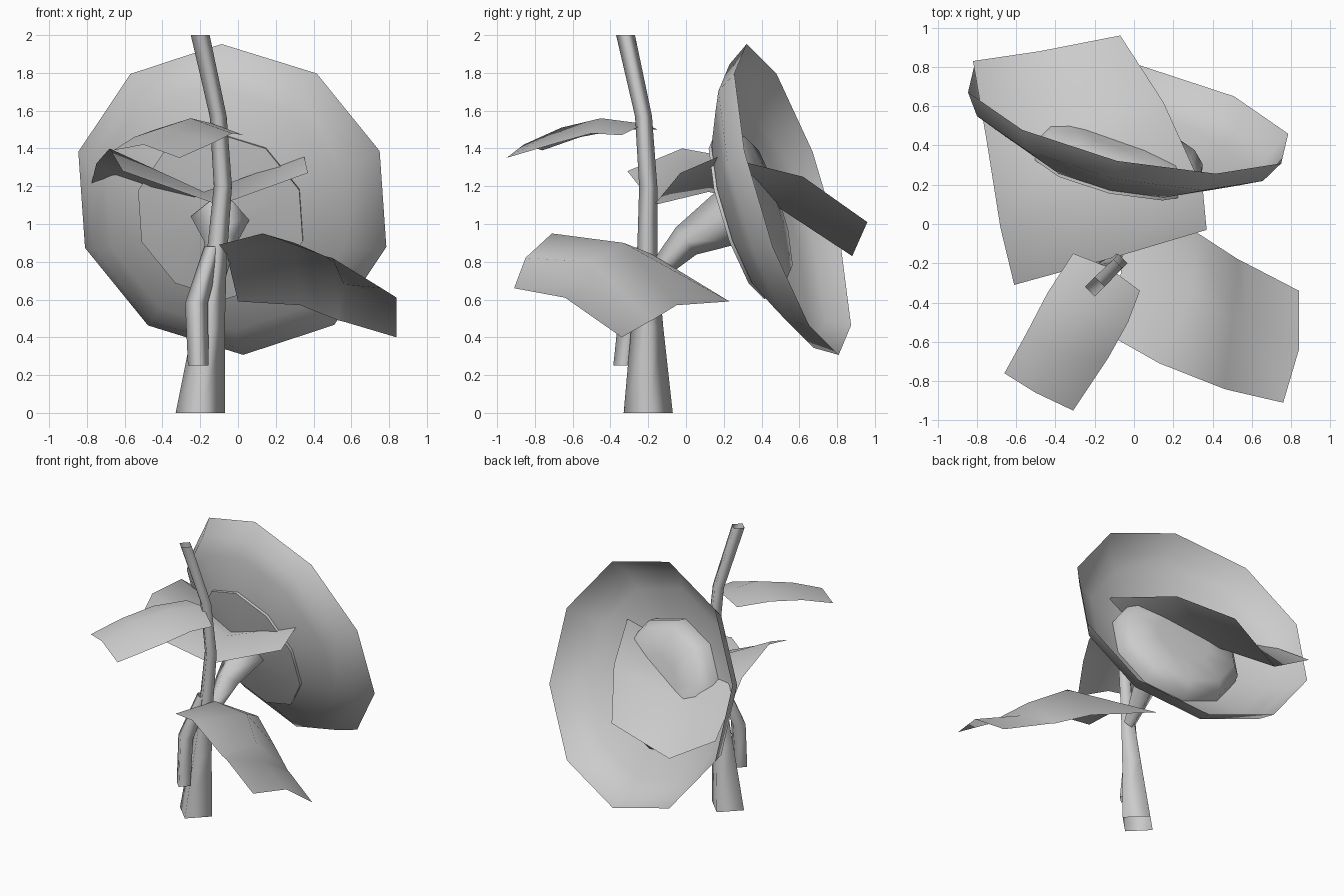
import bpy, bmesh, math
from mathutils import Vector

if "Cube" in bpy.data.objects:
    bpy.data.objects.remove(bpy.data.objects["Cube"])

def finish(name, bm, angle=40):
    me = bpy.data.meshes.new(name)
    bm.to_mesh(me)
    bm.free()
    ob = bpy.data.objects.new(name, me)
    bpy.context.collection.objects.link(ob)
    bpy.ops.object.select_all(action='DESELECT')
    bpy.context.view_layer.objects.active = ob
    ob.select_set(True)
    bpy.ops.object.shade_smooth_by_angle(angle=math.radians(angle))
    return ob

def skin(bm, rings, closed):
    # bridge successive rows of points with quads
    rows = [[bm.verts.new(p) for p in r] for r in rings]
    n = len(rows[0])
    for a, b in zip(rows, rows[1:]):
        for i in range(n if closed else n - 1):
            j = (i + 1) % n
            bm.faces.new((a[i], a[j], b[j], b[i]))
    return rows

def ring(c, n, u, r, sides):
    v = n.cross(u)
    return [c + r * (math.cos(t) * u + math.sin(t) * v)
            for t in (2 * math.pi * i / sides for i in range(sides))]

def tube(name, path, axis=(0, 0, 1), sides=4):
    # open tube; path entries: x, y, z, radius; rings perpendicular to axis
    n = Vector(axis).normalized()
    u = Vector((1, 0, 0))
    bm = bmesh.new()
    skin(bm, [ring(Vector(p[:3]), n, u, p[3], sides) for p in path], True)
    bmesh.ops.recalc_face_normals(bm, faces=bm.faces)
    return finish(name, bm, 100)

def leaf(name, rows):
    # each row: left edge, midrib, right edge; top side faces up
    bm = bmesh.new()
    skin(bm, rows, False)
    bm.normal_update()
    if sum(f.normal.z for f in bm.faces) < 0:
        bmesh.ops.reverse_faces(bm, faces=bm.faces)
    return finish(name, bm, 75)

# main stem, drooping side shoot and flower stalk
tube("stem", [(-.2, -.2, 0, .13), (-.155, -.205, .45, .085), (-.115, -.205, .8, .055),
              (-.08, -.2, 1.2, .048), (-.105, -.225, 1.57, .045), (-.2, -.32, 2, .05)])
tube("side_shoot", [(-.21, -.33, .25, .055), (-.22, -.29, .58, .06), (-.13, -.21, .88, .05)])
tube("flower_stalk", [(-.11, -.18, .72, .045), (-.09, .0, .91, .09), (-.09, .25, 1.04, .16)],
     axis=(0, .8, .6))

# flower frame: axis points out of the open face, toward the back
centre = Vector((-.03, .565, 1.13))
n = Vector((.21, .93, .29)).normalized()
u = Vector((-.06, -.255, .82))
u = (u - u.dot(n) * n).normalized()

def flower_part(name, profile, angle, closed):
    bm = bmesh.new()
    rows = skin(bm, [ring(centre + d * n, n, u, r, 10) for r, d in profile], True)
    bm.faces.new(rows[-1])
    if closed:
        bm.faces.new(rows[0][::-1])
    bmesh.ops.recalc_face_normals(bm, faces=bm.faces)
    finish(name, bm, angle)

# ten-sided bowl of petals and the seed head inside it
flower_part("flower_bowl", [(.86, 0), (.785, -.12), (.67, -.18), (.47, -.28), (.12, -.33)], 60, False)
flower_part("seed_head", [(.2, -.13), (.39, -.15), (.45, -.22), (.46, -.3), (.12, -.35)], 80, True)

# three folded leaves
leaf("upper_leaf", [
    [(-.31, -.15, 1.5), (-.13, -.22, 1.53), (.03, -.34, 1.47)],
    [(-.44, -.35, 1.5), (-.25, -.45, 1.56), (-.03, -.5, 1.48)],
    [(-.55, -.56, 1.46), (-.4, -.66, 1.51), (-.13, -.68, 1.43)],
    [(-.66, -.76, 1.39), (-.5, -.86, 1.42), (-.31, -.95, 1.35)]])
leaf("lower_leaf", [
    [(.0, .23, .59), (-.06, -.18, .84), (-.1, -.58, .89)],
    [(.33, -.05, .57), (.3, -.33, .9), (.13, -.71, .95)],
    [(.53, -.18, .49), (.5, -.5, .8), (.46, -.84, .83)],
    [(.57, -.2, .48), (.56, -.5, .68), (.5, -.85, .82)],
    [(.84, -.34, .4), (.84, -.64, .61), (.76, -.91, .66)]])
leaf("back_leaf", [
    [(-.61, -.31, 1.28), (-.1, -.17, 1.1), (.37, -.03, 1.27)],
    [(-.68, -.02, 1.4), (-.18, .12, 1.17), (.35, .18, 1.36)],
    [(-.75, .42, 1.32), (-.33, .5, 1.08), (.15, .62, 1.25)],
    [(-.82, .83, 1.03), (-.48, .88, .83), (-.07, .96, 1.01)]])
